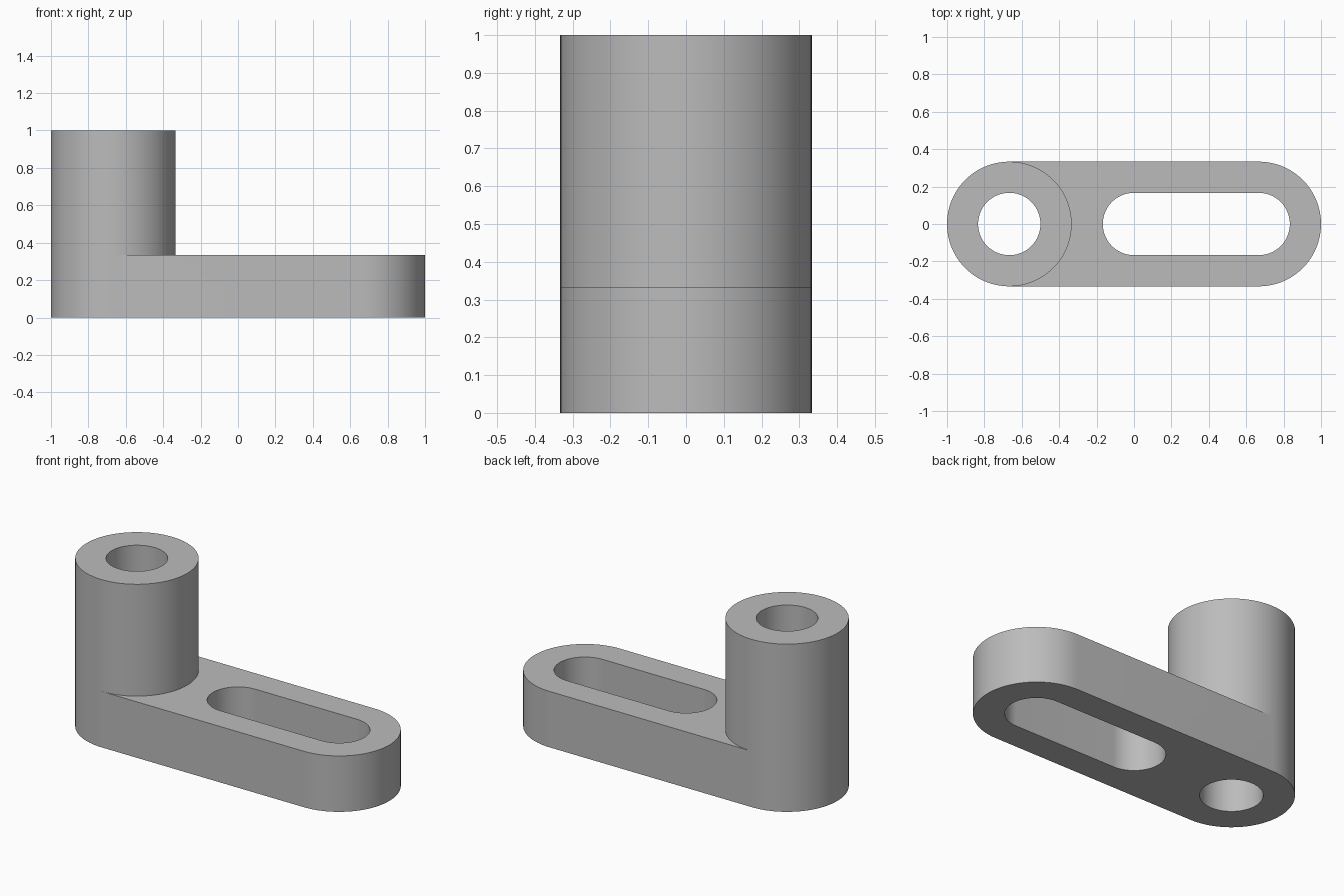
import bpy
import bmesh
from math import cos, sin, radians

cube = bpy.data.objects.get("Cube")
if cube:
    bpy.data.objects.remove(cube, do_unlink=True)

R = 1 / 3           # outer radius of boss and arm ends
r = R / 2           # radius of bore and slot ends
BOSS_X, END_X = -2 * R, 2 * R
ARM_Z, TOP_Z = R, 1.0


def arc(cx, rad, start, end, steps=48):
    angles = [radians(start + (end - start) * i / steps) for i in range(steps + 1)]
    return [(cx + rad * cos(a), rad * sin(a)) for a in angles]


def wall(bm, loop, z0, z1):
    low = [bm.verts.new((x, y, z0)) for x, y in loop]
    high = [bm.verts.new((x, y, z1)) for x, y in loop]
    for i in range(len(loop)):
        j = (i + 1) % len(loop)
        bm.faces.new((low[i], low[j], high[j], high[i]))


def cap(bm, loops, z, up):
    edges = []
    for loop in loops:
        vs = [bm.verts.new((x, y, z)) for x, y in loop]
        edges += [bm.edges.new((vs[i - 1], vs[i])) for i in range(len(vs))]
    bmesh.ops.triangle_fill(bm, edges=edges, use_beauty=True, use_dissolve=False,
                            normal=(0, 0, up))


# Outlines
boss = arc(BOSS_X, R, -90, 90)[:-1] + arc(BOSS_X, R, 90, 270)[:-1]
bore = arc(BOSS_X, r, 0, 360, 96)[:-1]
right_end = arc(END_X, R, -90, 90)
arm = right_end + arc(BOSS_X, R, 90, 270)
slot = arc(END_X, r, -90, 90) + arc(0, r, 90, 270)
shelf = right_end + arc(BOSS_X, R, 90, -90)

bm = bmesh.new()
# Side walls, bore and slot
wall(bm, arm, 0, ARM_Z)
wall(bm, boss, ARM_Z, TOP_Z)
wall(bm, bore, 0, TOP_Z)
wall(bm, slot, 0, ARM_Z)
# Underside, arm top and boss top
cap(bm, [arm, bore, slot], 0, -1)
cap(bm, [shelf, slot], ARM_Z, 1)
cap(bm, [boss, bore], TOP_Z, 1)
bmesh.ops.remove_doubles(bm, verts=bm.verts, dist=0.0001)
bmesh.ops.recalc_face_normals(bm, faces=bm.faces)

mesh = bpy.data.meshes.new("slotted_arm_with_boss")
bm.to_mesh(mesh)
bm.free()
part = bpy.data.objects.new("slotted_arm_with_boss", mesh)
bpy.context.collection.objects.link(part)

# Plain grey
grey = bpy.data.materials.new("plain grey")
grey.use_nodes = True
colour = (0.5, 0.5, 0.5, 1)
grey.diffuse_color = colour
grey.node_tree.nodes["Principled BSDF"].inputs["Base Color"].default_value = colour
mesh.materials.append(grey)

bpy.ops.object.select_all(action="DESELECT")
part.select_set(True)
bpy.context.view_layer.objects.active = part
bpy.ops.object.shade_smooth_by_angle(angle=radians(30))
